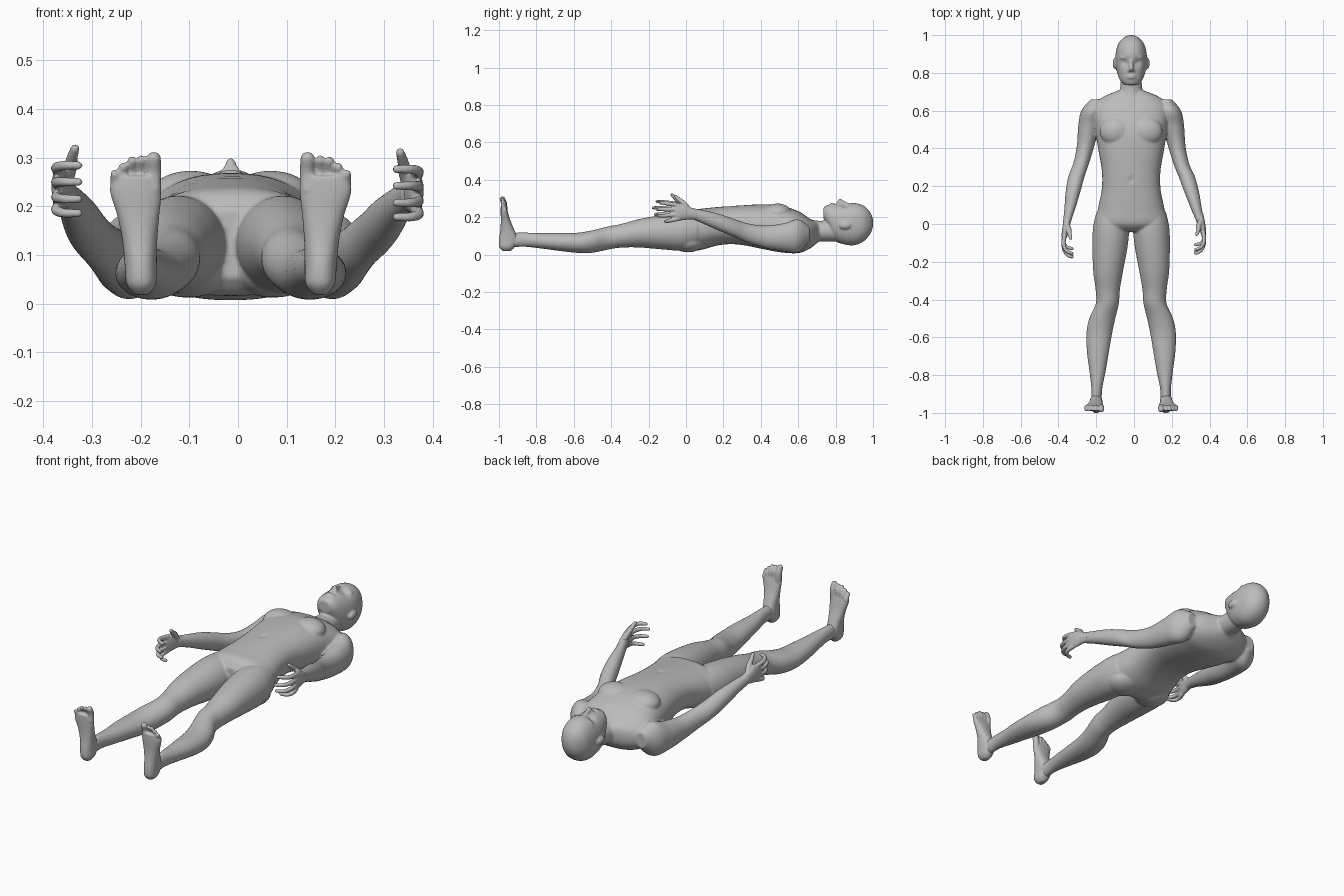
import bpy
import bmesh
from math import cos, sin, tau, exp
from mathutils import Matrix, Vector

if "Cube" in bpy.data.objects:
    bpy.data.objects.remove(bpy.data.objects["Cube"])

CENTRE = -0.015          # the spine sits slightly off the middle
SIDES = {"left": 1, "right": -1}

skin_grey = bpy.data.materials.new("skin_grey")
skin_grey.use_nodes = True
colour = (0.5, 0.5, 0.5, 1)
skin_grey.diffuse_color = colour
skin_grey.node_tree.nodes["Principled BSDF"].inputs["Base Color"].default_value = colour


def spline(rows, steps=6):
    """Smooth curve through rows of numbers."""
    rows = [Vector(row) for row in rows]
    result = []
    for i in range(len(rows) - 1):
        a, b = rows[max(i - 1, 0)], rows[i]
        c, d = rows[i + 1], rows[min(i + 2, len(rows) - 1)]
        for k in range(steps):
            t = k / steps
            result.append(b + (c - a) * (t / 2)
                          + (a * 2 - b * 5 + c * 4 - d) * (t * t / 2)
                          + (b * 3 - a - c * 3 + d) * (t ** 3 / 2))
    return result + [rows[-1]]


def skin_rings(bm, rings):
    """Closed surface through a list of point rings."""
    loops = [[bm.verts.new(p) for p in ring] for ring in rings]
    count = len(loops[0])
    for low, high in zip(loops, loops[1:]):
        for i in range(count):
            j = (i + 1) % count
            bm.faces.new((low[i], low[j], high[j], high[i]))
    bm.faces.new(loops[0])
    bm.faces.new(loops[-1])


def rounded(value, power):
    return abs(value) ** (2 / power) * (1 if value > 0 else -1)


def loft(bm, rows, axis="y", side=1, power=2, shift=None, segments=40):
    """Rows hold: position on axis, two centre coordinates, two radii."""
    rings = []
    for along, c1, c2, r1, r2 in spline(rows):
        ring = []
        for i in range(segments):
            angle = tau * i / segments
            p = c1 + r1 * rounded(cos(angle), power)
            q = c2 + r2 * rounded(sin(angle), power)
            point = Vector((p, along, q) if axis == "y" else (p, q, along))
            if shift:
                point += shift(along)
            ring.append((CENTRE + side * point.x, point.y, point.z))
        rings.append(ring)
    skin_rings(bm, rings)


def ellipsoid(bm, centre, radii, side=1):
    x, y, z = centre
    place = Matrix.Translation((CENTRE + side * x, y, z))
    bmesh.ops.create_uvsphere(bm, u_segments=24, v_segments=14, radius=1,
                              matrix=place @ Matrix.Diagonal((*radii, 1)))


def digit(bm, path, start, end, side, offset=Vector()):
    """Tapered finger or toe with a round tip."""
    points = [Vector((CENTRE + side * (p.x + offset.x), p.y + offset.y, p.z + offset.z))
              for p in spline(path, 5)]
    rings = []
    for i, point in enumerate(points):
        tangent = points[min(i + 1, len(points) - 1)] - points[max(i - 1, 0)]
        u = tangent.orthogonal().normalized()
        v = tangent.normalized().cross(u)
        radius = start + (end - start) * i / (len(points) - 1)
        rings.append([point + (u * cos(tau * k / 12) + v * sin(tau * k / 12)) * radius
                      for k in range(12)])
    # Keep neighbouring rings untwisted by starting at the closest point
    for a in range(1, len(rings)):
        first = min(range(12), key=lambda k: (rings[a][k] - rings[a - 1][0]
                                              - points[a] + points[a - 1]).length)
        rings[a] = rings[a][first:] + rings[a][:first]
    skin_rings(bm, rings)
    tip = points[-1]
    ellipsoid(bm, (tip.x - CENTRE, tip.y, tip.z), (end, end, end))


def dent(bm, x, y, lowest, size, depth):
    """Press a soft hollow into the upward side."""
    for v in bm.verts:
        if v.co.z > lowest:
            away = ((v.co.x - CENTRE - x) ** 2 + (v.co.y - y) ** 2) / size ** 2
            v.co.z -= depth * exp(-away)


def finish(bm, name, voxel, smoothing):
    bmesh.ops.recalc_face_normals(bm, faces=bm.faces)
    mesh = bpy.data.meshes.new(name)
    bm.to_mesh(mesh)
    bm.free()
    mesh.materials.append(skin_grey)
    obj = bpy.data.objects.new(name, mesh)
    bpy.context.collection.objects.link(obj)
    remesh = obj.modifiers.new("blend_forms", "REMESH")
    remesh.mode = "VOXEL"
    remesh.voxel_size = voxel
    remesh.use_smooth_shade = True
    smooth = obj.modifiers.new("soften", "SMOOTH")
    smooth.factor = 0.5
    smooth.iterations = smoothing


def arm_shift(side):
    """The left forearm swings a little wider."""
    reach = 0.028 if side > 0 else 0
    return lambda y: Vector((reach * min(max((0.3 - y) / 0.3, 0), 1), 0, 0))


body = bmesh.new()

# Head with face, hollowed at the eyes
loft(body, [(1, 0, .17, .012, .02), (.985, 0, .168, .042, .058), (.95, 0, .166, .07, .095),
            (.9, 0, .163, .082, .113), (.85, 0, .162, .083, .108), (.8, 0, .172, .074, .098),
            (.76, 0, .205, .058, .06), (.735, 0, .222, .035, .03)], power=2.2, segments=72)
for s in SIDES.values():
    dent(body, s * .034, .855, .2, .017, .012)
    ellipsoid(body, (.034, .853, .238), (.018, .011, .014), s)
    ellipsoid(body, (.034, .88, .25), (.028, .008, .016), s)
    ellipsoid(body, (.088, .85, .155), (.01, .03, .019), s)
    ellipsoid(body, (.012, .812, .272), (.008, .008, .01), s)
loft(body, [(.875, 0, .262, .008, .012), (.845, 0, .27, .01, .018),
            (.82, 0, .28, .012, .021), (.808, 0, .27, .01, .012)])
for y in (.787, .776):
    ellipsoid(body, (0, y, .265), (.026, .006, .011))
ellipsoid(body, (0, .753, .243), (.03, .017, .02))

# Neck
loft(body, [(.83, 0, .13, .05, .06), (.75, 0, .125, .056, .055),
            (.69, 0, .125, .062, .058), (.64, 0, .12, .08, .075)])

# Torso with chest and buttocks
trunk = bmesh.new()
loft(trunk, [(.71, 0, .12, .06, .05), (.665, 0, .112, .16, .078), (.6, 0, .12, .2, .112),
             (.5, 0, .138, .19, .125), (.4, 0, .15, .175, .118), (.28, 0, .158, .155, .104),
             (.18, 0, .153, .156, .102), (.08, 0, .135, .176, .11), (0, 0, .125, .185, .108),
             (-.04, 0, .122, .1, .07)], power=2.3, segments=96)
dent(trunk, 0, .235, .2, .012, .01)
torso = bpy.data.meshes.new("torso_form")
trunk.to_mesh(torso)
trunk.free()
body.from_mesh(torso)
bpy.data.meshes.remove(torso)

for s in SIDES.values():
    ellipsoid(body, (.082, .49, .222), (.085, .075, .051), s)
    ellipsoid(body, (.088, .01, .068), (.09, .09, .056), s)
    # Arm
    loft(body, [(.66, .185, .11, .03, .04), (.6, .203, .1, .061, .088),
                (.52, .222, .092, .058, .075), (.42, .24, .095, .047, .06),
                (.33, .262, .115, .042, .052), (.25, .29, .145, .043, .048),
                (.17, .308, .175, .039, .045), (.08, .325, .205, .029, .035),
                (.02, .338, .222, .022, .03), (-.01, .342, .228, .019, .03)],
         side=s, shift=arm_shift(s))
    # Leg
    loft(body, [(.06, .11, .13, .075, .085), (-.02, .107, .122, .095, .1),
                (-.12, .112, .12, .093, .093), (-.25, .122, .114, .079, .076),
                (-.35, .124, .1, .064, .063), (-.42, .126, .088, .061, .062),
                (-.5, .153, .07, .069, .06), (-.58, .169, .063, .068, .054),
                (-.68, .176, .068, .058, .048), (-.78, .178, .074, .043, .041),
                (-.87, .182, .08, .029, .038), (-.94, .184, .076, .028, .04)], side=s)
    ellipsoid(body, (.124, -.405, .115), (.036, .045, .037), s)
finish(body, "body", .0055, 6)

for label, s in SIDES.items():
    # Foot with five toes
    foot = bmesh.new()
    loft(foot, [(.018, .184, -.958, .014, .02), (.04, .184, -.957, .03, .041),
                (.08, .185, -.949, .033, .051), (.13, .187, -.955, .036, .038),
                (.18, .19, -.964, .043, .026), (.23, .195, -.972, .053, .019),
                (.262, .194, -.977, .048, .013)], axis="z", side=s, power=2.3)
    digit(foot, [(.16, -.972, .23), (.158, -.972, .27), (.158, -.982, .297)], .017, .015, s)
    for x, top in ((.184, .295), (.203, .293), (.221, .28), (.238, .266)):
        digit(foot, [(x, -.972, .23), (x, -.968, top - .025), (x, -.982, top)], .011, .0095, s)
    finish(foot, "foot_" + label, .004, 4)

    # Hand with curled fingers and raised thumb
    offset = Vector((.028, .02, -.008)) if s > 0 else Vector()
    hand = bmesh.new()
    loft(hand, [(.04, .334, .218, .018, .025), (0, .342, .23, .019, .034),
                (-.04, .349, .237, .018, .046), (-.07, .354, .237, .014, .045),
                (-.082, .355, .236, .008, .036)], side=s, shift=lambda y: offset)
    for z, reach, spread in ((.272, .085, .012), (.248, .105, .002),
                             (.223, .095, -.008), (.2, .06, -.014)):
        digit(hand, [(.353, -.06, z), (.358, -.07 - reach * .45, z + spread * .6),
                     (.342, -.07 - reach * .85, z + spread),
                     (.313, -.07 - reach, z + spread)], .0125, .0085, s, offset)
    digit(hand, [(.342, -.005, .245), (.33, -.03, .28), (.326, -.055, .3),
                 (.32, -.075, .319)], .017, .009, s, offset)
    finish(hand, "hand_" + label, .004, 3)
